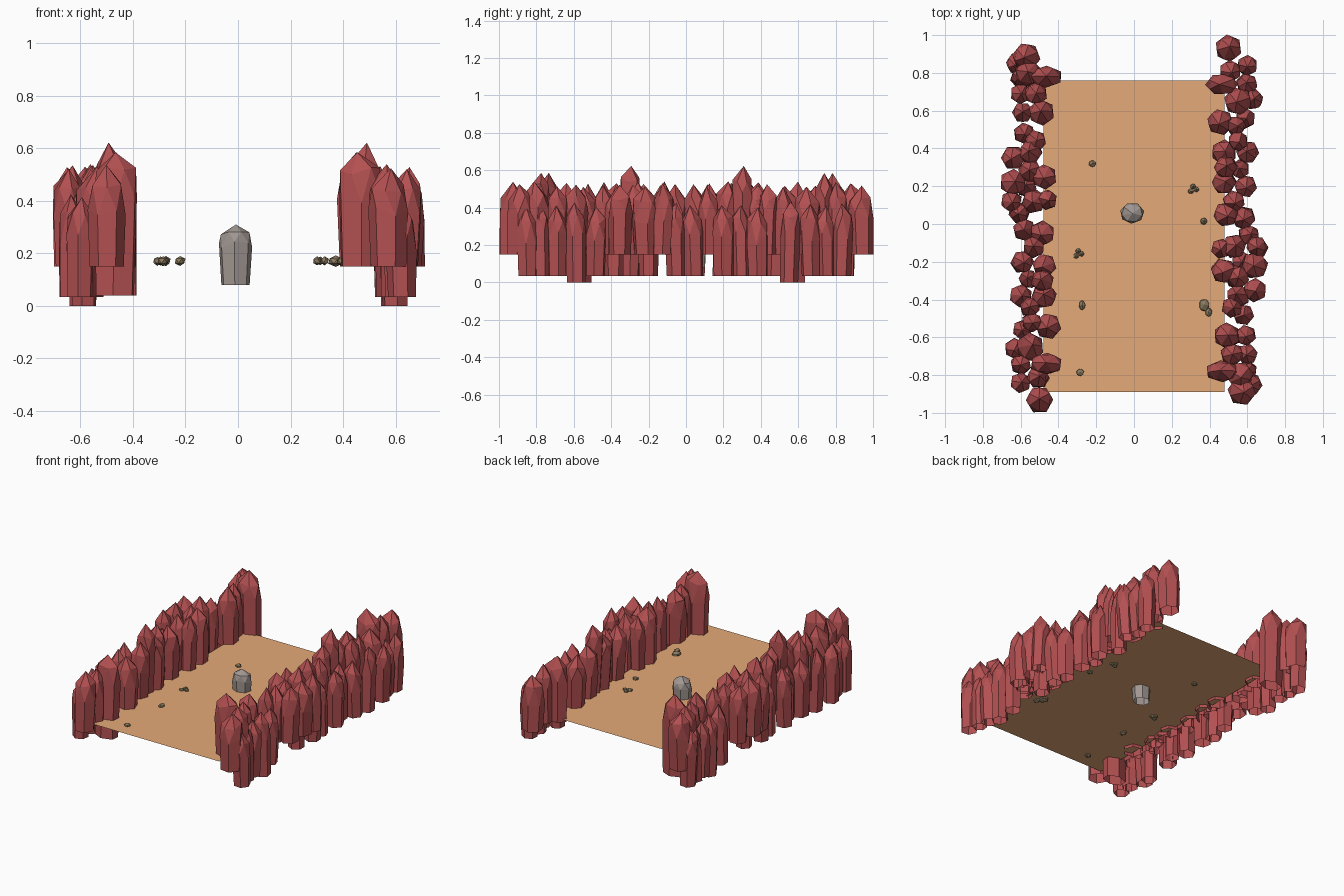
import bpy, bmesh, math, random
from mathutils import Vector

if "Cube" in bpy.data.objects:
    bpy.data.objects.remove(bpy.data.objects["Cube"])

random.seed(4)


def material(name, rgb):
    m = bpy.data.materials.new(name)
    m.diffuse_color = (*rgb, 1)
    m.use_nodes = True
    m.node_tree.nodes["Principled BSDF"].inputs["Base Color"].default_value = m.diffuse_color
    return m


RED = material("red_rock", (0.45, 0.08, 0.083))
SAND = material("sand", (0.78, 0.40, 0.19))
GREY = material("grey_stone", (0.36, 0.31, 0.285))
OLIVE = material("olive_pebble", (0.26, 0.20, 0.115))


def finish(bm, name, mat):
    me = bpy.data.meshes.new(name)
    bm.to_mesh(me)
    bm.free()
    me.materials.append(mat)
    ob = bpy.data.objects.new(name, me)
    bpy.context.collection.objects.link(ob)
    return ob


def column(name, mat, x, y, rx, ry, z0, z1, sides=6, lean=0.015, cap=0.17, foot=0.97):
    """Faceted stone column, open below: prism, twisted shoulder, off-centre point."""
    bm = bmesh.new()
    phase = random.uniform(0, math.tau)
    lx, ly = random.uniform(-lean, lean), random.uniform(-lean, lean)
    step = math.tau / sides

    def ring(scale, z, turn, wobble=0.0):
        t = (z - z0) / (z1 - z0) - 0.7
        return [bm.verts.new((x + lx * t + rx * scale * math.cos(phase + (i + turn) * step),
                              y + ly * t + ry * scale * math.sin(phase + (i + turn) * step),
                              z + random.uniform(-wobble, wobble))) for i in range(sides)]

    base = ring(foot, z0, 0)
    mid = ring(1.08, z1 - cap, 0, cap * 0.2)
    top = ring(0.93, z1 - cap * 0.44, 0.5, cap * 0.1)
    apex = bm.verts.new((x + random.uniform(-.2, .2) * rx, y + random.uniform(-.2, .2) * ry, z1))
    for i in range(sides):
        j = (i + 1) % sides
        bm.faces.new((base[i], base[j], mid[j], mid[i]))
        bm.faces.new((mid[i], mid[j], top[i]))
        bm.faces.new((mid[j], top[j], top[i]))
        bm.faces.new((top[i], top[j], apex))
    return finish(bm, name, mat)


# Canyon columns of one wall as (x, y, radius), grouped by tier
INNER = [(.50, .93, .067), (.51, .81, .055), (.55, .65, .07), (.455, .54, .065),
         (.54, .52, .05), (.475, .38, .063), (.55, .44, .05), (.475, .22, .06),
         (.485, .05, .062), (.53, .12, .055), (.46, -.13, .05), (.53, -.12, .06),
         (.475, -.25, .062), (.55, -.28, .058), (.55, -.38, .058), (.52, -.44, .053),
         (.49, -.59, .065), (.52, -.69, .057), (.56, -.80, .067), (.57, -.885, .07)]
OUTER = [(.60, .84, .052), (.60, .74, .052), (.63, .66, .052), (.60, .38, .057),
         (.59, .20, .057), (.58, .03, .057), (.61, -.06, .052), (.57, -.20, .052),
         (.58, -.48, .053), (.60, -.69, .052), (.62, -.85, .055), (.60, -.78, .048),
         (.56, .29, .048)]
DEEP = [(.59, .56, .05), (.59, -.59, .052)]
TALL_OUTER = [(.65, -.12, .053), (.64, -.22, .067), (.64, -.35, .06)]


def wall(side, s):
    """s = 1 builds the right wall, s = -1 the left one, turned half round."""
    tiers = [("inner", INNER, .15, .525), ("outer", OUTER, .035, .415),
             ("deep", DEEP, 0, .42), ("tall_outer", TALL_OUTER, .15, .525)]
    for tier, cols, z0, z1 in tiers:
        for x, y, r in cols:
            column(f"{side}_{tier}_column", RED, s * x, s * y, r, r, z0,
                   z1 + random.uniform(-.015, .015))
    # Wide buttresses at the ends and the highest spire
    for y in (.74, -.78):
        column(f"{side}_buttress", RED, s * .465, s * y, .082, .054,
               .15 if s > 0 else .04, .585)
    column(f"{side}_spire", RED, s * .485, s * .30, .058, .055, .15, .622)


wall("right", 1)
wall("left", -1)

# Canyon floor: a single flat sheet
bm = bmesh.new()
bm.faces.new([bm.verts.new(p) for p in
              ((-.48, -.89, .17), (.48, -.89, .17), (.48, .76, .17), (-.48, .76, .17))])
finish(bm, "canyon_floor", SAND)

# Standing stone in the middle, wider towards its flat top
column("standing_stone", GREY, -.01, .058, .06, .052, .08, .31, sides=7, lean=0,
       cap=.075, foot=.92)


def pebble(x, y, rx, ry, rz=.018):
    bm = bmesh.new()
    bmesh.ops.create_icosphere(bm, subdivisions=1, radius=1)
    for v in bm.verts:
        k = random.uniform(.95, 1.15)
        v.co = Vector((x + v.co.x * rx * k, y + v.co.y * ry * k, .171 + v.co.z * rz * k))
    finish(bm, "pebble", OLIVE)


# Scattered pebbles, single and in threes
for p in [(-.22, .32, .02, .019), (.37, .015, .02, .02), (.372, -.43, .03, .037, .02),
          (.395, -.467, .02, .024), (-.275, -.43, .018, .028), (-.285, -.785, .022, .02)]:
    pebble(*p)
for cx, cy in ((.315, .185), (-.293, -.157)):
    for dx, dy in ((-.014, -.012), (.015, -.002), (-.002, .013)):
        pebble(cx + dx, cy + dy, .016, .015, .016)
